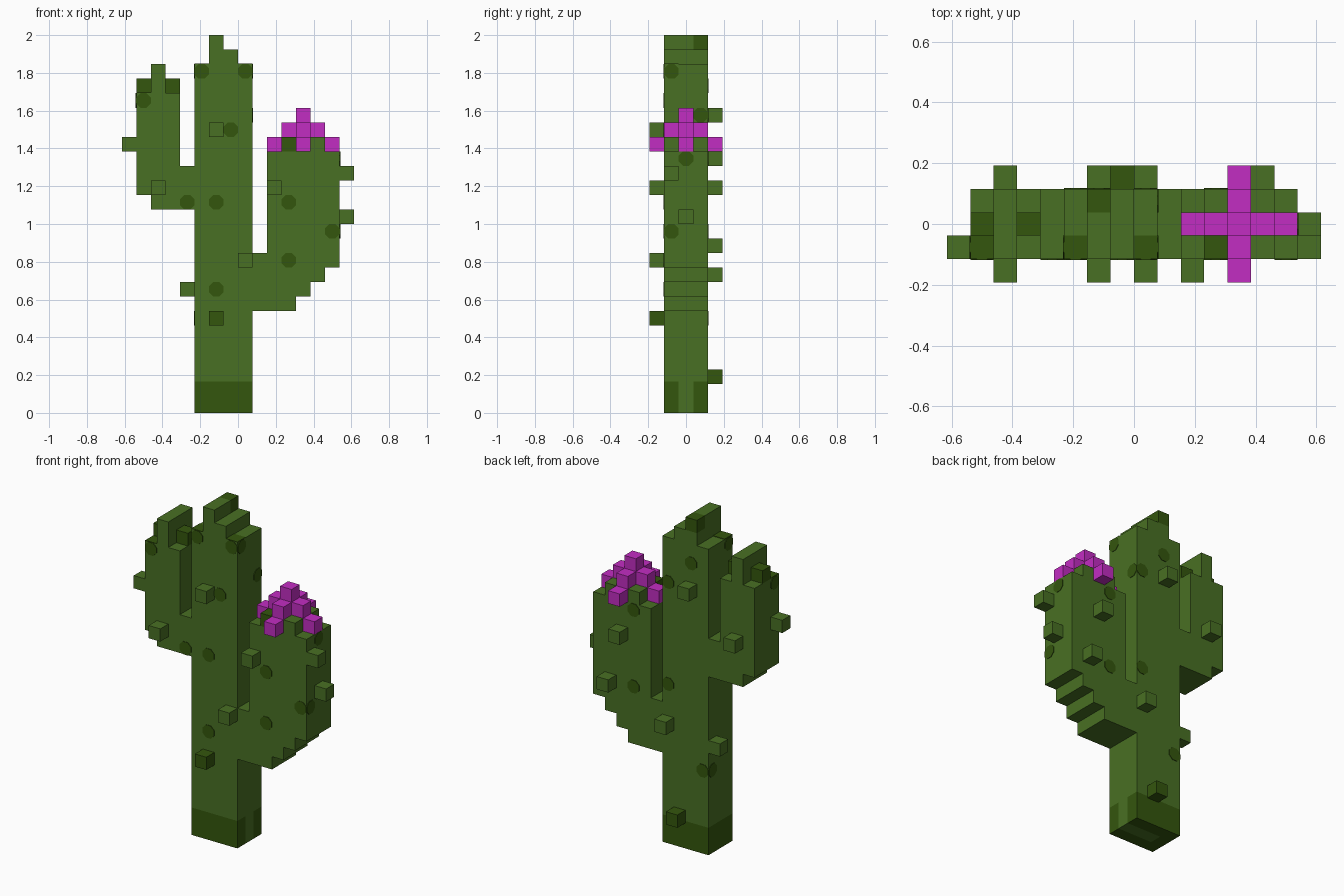
import bpy, bmesh, math
from mathutils import Matrix, Vector

cube = bpy.data.objects.get("Cube")
if cube:
    bpy.data.objects.remove(cube, do_unlink=True)

U = 2 / 26          # size of one block
D = 1.5             # half depth of the body, in blocks


def material(name, rgb):
    m = bpy.data.materials.new(name)
    m.use_nodes = True
    m.diffuse_color = (*rgb, 1)
    bsdf = next(n for n in m.node_tree.nodes if n.type == 'BSDF_PRINCIPLED')
    bsdf.inputs["Base Color"].default_value = (*rgb, 1)
    bsdf.inputs["Roughness"].default_value = 0.9
    return m


GREEN = material("cactus green", (0.066, 0.162, 0.017))
DARK = material("dark green", (0.034, 0.093, 0.004))
PINK = material("flower magenta", (0.54, 0.026, 0.54))


def finish(name, bm, mat):
    bmesh.ops.scale(bm, vec=(U, U, U), verts=bm.verts)
    bmesh.ops.recalc_face_normals(bm, faces=bm.faces)
    mesh = bpy.data.meshes.new(name)
    bm.to_mesh(mesh)
    bm.free()
    mesh.materials.append(mat)
    ob = bpy.data.objects.new(name, mesh)
    bpy.context.collection.objects.link(ob)


def boxes(name, mat, spans):
    """Join boxes given as (x0, x1, y0, y1, z0, z1) in blocks."""
    bm = bmesh.new()
    for x0, x1, y0, y1, z0, z1 in spans:
        mid = Vector((x0 + x1, y0 + y1, z0 + z1)) / 2
        size = Matrix.Diagonal((x1 - x0, y1 - y0, z1 - z0, 1))
        bmesh.ops.create_cube(bm, size=1, matrix=Matrix.Translation(mid) @ size)
    finish(name, bm, mat)


def slabs(name, mat, spans):
    """Full-depth boxes given as (x0, x1, z0, z1)."""
    boxes(name, mat, [(a, b, -D, D, c, d) for a, b, c, d in spans])


def unit(x, y, z):
    """One block: low x corner, centre y, low z corner."""
    return (x, x + 1, y - .5, y + .5, z, z + 1)


def patches(name, spots, normal, sides=8):
    """Thin dark plates centred on the given points, facing along normal."""
    bm = bmesh.new()
    rot = Vector(normal).to_track_quat('Z', 'Y').to_matrix().to_4x4()
    r = 0.5 / math.cos(math.pi / sides)
    for p in spots:
        bmesh.ops.create_cone(
            bm, cap_ends=True, segments=sides, radius1=r, radius2=r, depth=0.08,
            matrix=Matrix.Translation(p) @ rot @ Matrix.Rotation(math.pi / sides, 4, 'Z'))
    finish(name, bm, DARK)


# Trunk, with a dark foot around a green core
B = 2.15
slabs("trunk", GREEN, [(-3, 1, B, 24), (-2, 0, 24, 25)])
boxes("trunk_tip", GREEN, [(-2, -1, -D, .5, 25, 26)])
boxes("trunk_tip_dark_block", DARK, [unit(-2, 1, 25)])
boxes("trunk_foot", DARK, [(-3, 1, -D, -.5, 0, B), (-3, 1, .5, D, 0, B), (-3, -2, -.5, .5, 0, B)])
boxes("trunk_foot_core", GREEN, [(-2, 1, -.5, .5, 0, B)])

# Small arm on the right, with a ridge on top
slabs("small_arm", GREEN, [(-4, -3, 14, 17), (-6, -4, 14, 15), (-7, -4, 15, 22), (-6, -5, 22, 24)])
boxes("small_arm_shoulders", DARK, [unit(-7, 0, 22), unit(-5, 0, 22)])

# Large arm on the left, stepped underneath
slabs("large_arm", GREEN, [(1, 4, 7, 8), (1, 5, 8, 9), (1, 6, 9, 10), (1, 7, 10, 11), (2, 7, 11, 18)])
boxes("flower_base", GREEN, [(4, 6, -D, D, 18, 19), (3, 4, -.5, D, 18, 19)])
boxes("flower_base_dark_block", DARK, [unit(3, -1, 18)])

# Flower: four low tips, a cross and a peak
boxes("flower", PINK, [unit(2, 0, 18), unit(6, 0, 18), unit(4, -2, 18), unit(4, 2, 18),
                       (3, 6, -.5, .5, 19, 20), (4, 5, -D, -.5, 19, 20), (4, 5, .5, D, 19, 20),
                       unit(4, 0, 20)])

# Spines
front = [(-2, 19), (-6, 15), (0, 10), (2, 15)]
back = [(0, 9), (5, 11), (4, 15), (-6, 17), (-2, 20)]
boxes("front_spines", GREEN, [unit(x, -2, z) for x, z in front])
boxes("back_spines", GREEN, [unit(x, 2, z) for x, z in back])
boxes("side_spines", GREEN, [unit(-8, -1, 18), unit(-4, 1, 8), unit(7, -1, 16), unit(7, 0, 13)])
boxes("dark_spines", DARK, [unit(-2, -2, 6), unit(-1, 2, 2)])

# Dark spots on each side
front_spots = [(-1, 19), (-4, 14), (-2, 14), (3, 14), (6, 12), (3, 10), (-2, 8),
               (-3, 23), (0, 23), (-7, 21)]
back_spots = [(3, 17), (3, 11), (0, 12), (-3, 6), (0, 20), (-2, 22)]
patches("front_spots", [(x + .5, -D, z + .5) for x, z in front_spots], (0, -1, 0))
patches("back_spots", [(x + .5, D, z + .5) for x, z in back_spots], (0, 1, 0))
patches("left_spots", [(7, 0, 17.5), (7, -1, 12.5), (1, 1, 20.5), (1, -1, 23.5)], (1, 0, 0))
patches("right_spots", [(-3, 1, 6.5), (-3, -1, 23.5), (-7, -1, 21.5)], (-1, 0, 0))
patches("top_spots", [(-2.5, -1, 24), (.5, -1, 24), (-6.5, -1, 22)], (0, 0, 1), sides=4)
